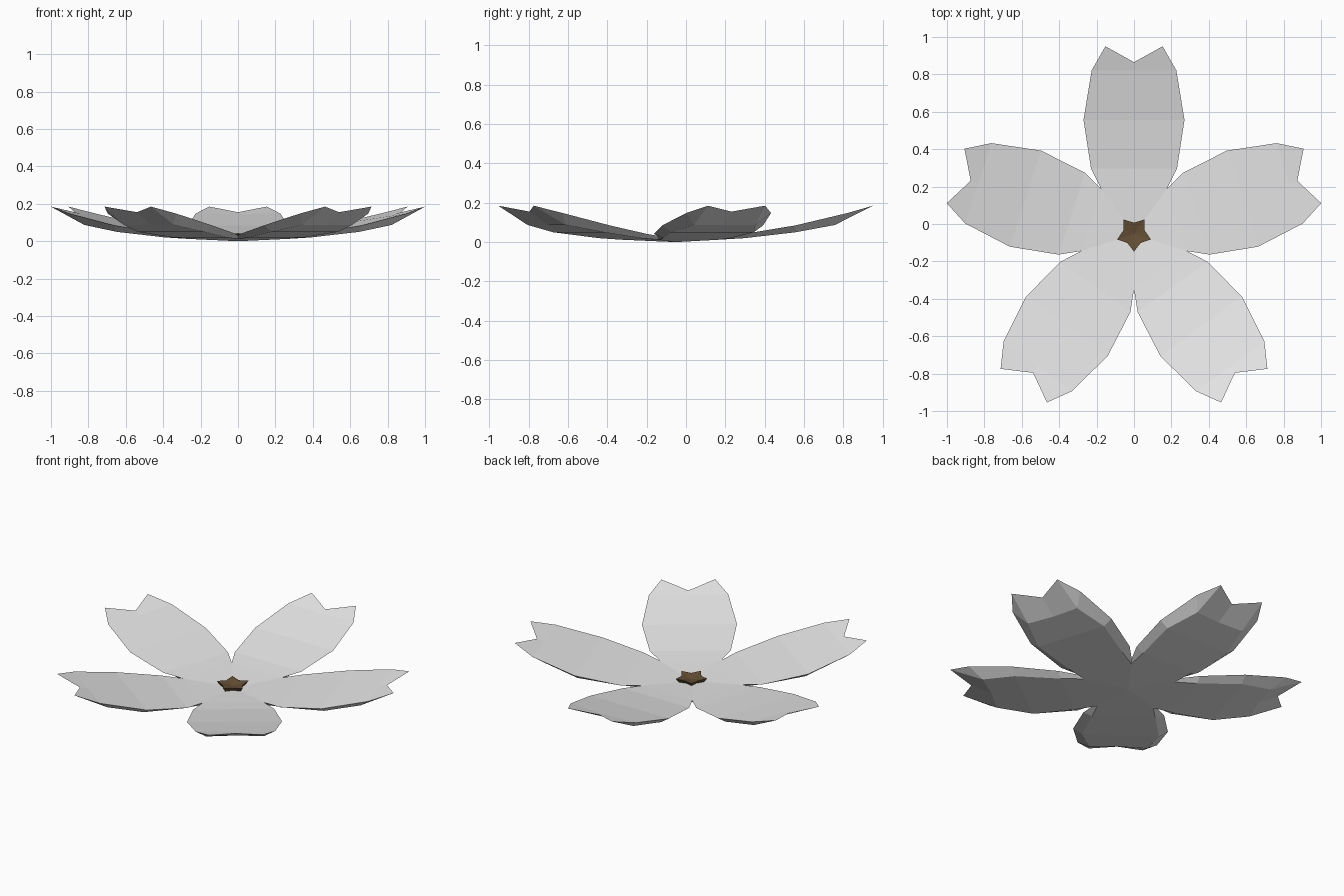
import bpy, bmesh
from math import radians, sin, cos, tan, pi

cube = bpy.data.objects.get("Cube")
if cube:
    bpy.data.objects.remove(cube, do_unlink=True)

CENTRE_Y = -0.053
JOIN = tan(pi / 5)          # neighbouring petals meet on this slope


def material(name, colour):
    m = bpy.data.materials.new(name)
    m.use_nodes = True
    m.diffuse_color = colour
    m.node_tree.nodes["Principled BSDF"].inputs["Base Color"].default_value = colour
    return m


def finish(bm, name, mat):
    bmesh.ops.remove_doubles(bm, verts=bm.verts, dist=0.0005)
    bmesh.ops.recalc_face_normals(bm, faces=bm.faces)
    mesh = bpy.data.meshes.new(name)
    bm.to_mesh(mesh)
    bm.free()
    obj = bpy.data.objects.new(name, mesh)
    obj.location.y = CENTRE_Y
    obj.data.materials.append(mat)
    bpy.context.collection.objects.link(obj)
    return obj


# Half outlines of one petal: distance from centre, half width, height
rim = [(0.24, 0.24 * JOIN, 0.032), (0.35, 0.23, 0.042),
       (0.61, 0.27, 0.085), (0.875, 0.226, 0.148)]
under = [(0.22, 0.22 * JOIN, 0.012), (0.35, 0.18, 0.02),
         (0.61, 0.22, 0.05), (0.81, 0.165, 0.087)]
tip, notch = (1.003, 0.153, 0.185), (0.918, 0, 0.155)
fold, under_notch = (0.875, 0, 0.145), (0.80, 0, 0.087)
top_middle, under_middle = (0, 0, 0.015), (0, 0, 0)


def add_petal(bm, angle):
    def face(points, side=1):
        verts = []
        for u, w, z in points:
            w *= side
            verts.append(bm.verts.new((u * cos(angle) - w * sin(angle),
                                       u * sin(angle) + w * cos(angle), z)))
        bm.faces.new(verts)

    def mirrored(p):
        return (p[0], -p[1], p[2])

    # Upper and lower skins
    for row, middle in ((rim, top_middle), (under, under_middle)):
        face([middle, row[0], mirrored(row[0])])
        for a, b in zip(row, row[1:]):
            end = [b, mirrored(b)]
            if b is rim[-1]:
                end = [b, fold, mirrored(b)]
            elif b is under[-1]:
                end = [b, under_notch, mirrored(b)]
            face([mirrored(a), a] + end)

    # Forked tip and bevelled underside
    for side in (1, -1):
        face([fold, rim[-1], tip, notch], side)
        for i in range(len(rim) - 1):
            face([rim[i], rim[i + 1], under[i + 1], under[i]], side)
        face([rim[-1], tip, under[-1]], side)
        face([tip, notch, under_notch, under[-1]], side)


white = material("petal_white", (0.8, 0.8, 0.8, 1))
brown = material("centre_brown", (0.13, 0.08, 0.035, 1))

# Five joined petals
bm = bmesh.new()
for k in range(5):
    add_petal(bm, radians(90 + 72 * k))
finish(bm, "petals", white)

# Shallow star-shaped cup in the middle
bm = bmesh.new()


def star_ring(outer, inner, z_outer, z_inner):
    ring = []
    for k in range(10):
        r, z = (inner, z_inner) if k % 2 else (outer, z_outer)
        a = radians(-90 + 36 * k)
        ring.append(bm.verts.new((r * cos(a), r * sin(a), z)))
    return ring


upper = star_ring(0.095, 0.06, 0.043, 0.038)
lower = star_ring(0.065, 0.04, 0.01, 0.01)
pit = bm.verts.new((0, 0, 0.026))
for i in range(10):
    j = (i + 1) % 10
    bm.faces.new((upper[i], upper[j], pit))
    bm.faces.new((lower[i], lower[j], upper[j], upper[i]))
bm.faces.new(lower)
finish(bm, "star_centre", brown)
